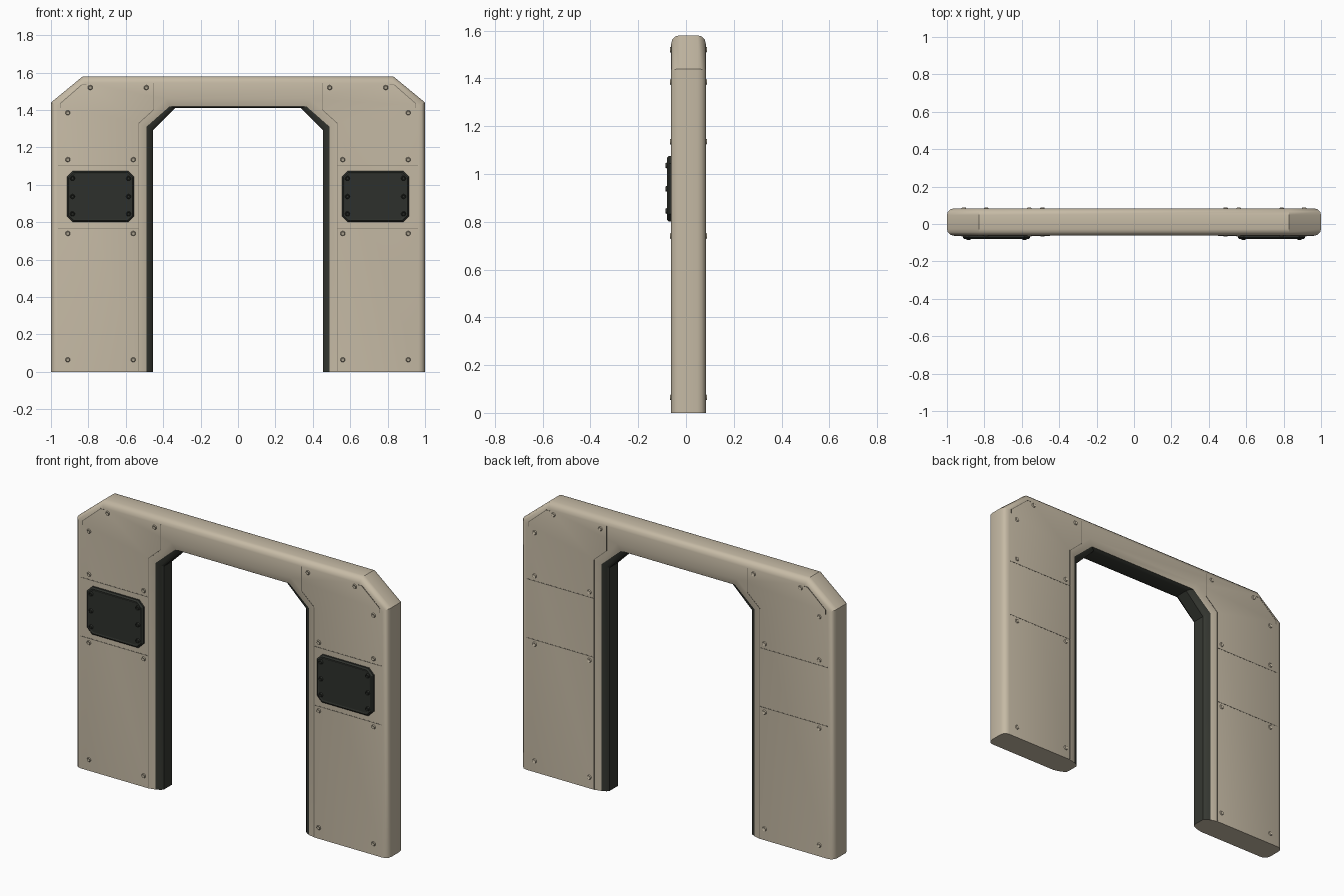
import bpy, bmesh, math
from mathutils import Matrix, Vector

if "Cube" in bpy.data.objects:
    bpy.data.objects.remove(bpy.data.objects["Cube"])

YF, YB = -0.062, 0.083          # front and back face of the wall


def material(name, rgb):
    m = bpy.data.materials.new(name)
    m.diffuse_color = (*rgb, 1)
    m.use_nodes = True
    m.node_tree.nodes["Principled BSDF"].inputs["Base Color"].default_value = m.diffuse_color
    return m


BEIGE = material("beige_paint", (0.56, 0.49, 0.375))
BOLT = material("bolt_beige", (0.40, 0.355, 0.27))
SEAM = material("seam_shadow", (0.22, 0.195, 0.15))
DARK = material("dark_lining", (0.036, 0.039, 0.031))
PANEL = material("dark_panel", (0.027, 0.030, 0.025))


def finish(bm, name, mats, angle=35):
    bmesh.ops.recalc_face_normals(bm, faces=bm.faces)
    me = bpy.data.meshes.new(name)
    bm.to_mesh(me)
    bm.free()
    ob = bpy.data.objects.new(name, me)
    bpy.context.collection.objects.link(ob)
    for m in mats:
        me.materials.append(m)
    bpy.ops.object.select_all(action='DESELECT')
    ob.select_set(True)
    bpy.context.view_layer.objects.active = ob
    bpy.ops.object.shade_smooth_by_angle(angle=math.radians(angle))
    return ob


def stations(pts):
    """Right-hand polyline mirrored into a full arch."""
    return [(-x, z) for x, z in pts] + [(x, z) for x, z in reversed(pts)]


def outer(d):
    return stations([(1 - d, 0), (1 - d, 1.44 - 0.47 * d), (0.83 - 0.36 * d, 1.58 - d)])


trim = stations([(0.53, 0), (0.53, 1.33), (0.385, 1.46)])
lip = stations([(0.49, 0), (0.49, 1.31), (0.365, 1.42)])
jamb = stations([(0.465, 0), (0.465, 1.296), (0.342, 1.413)])
hole = stations([(0.455, 0), (0.455, 1.29), (0.335, 1.41)])

# Arch wall: closed cross-section lofted through six stations
R = 0.035
arc = [(R * (1 - math.sin(a)), R * (1 - math.cos(a)))
       for a in (0, math.pi / 6, math.pi / 3, math.pi / 2)]
section = [(outer(d), YB - e) for d, e in reversed(arc)]
section += [(trim, YB), (lip, YB - 0.010), (jamb, YB - 0.022), (hole, YB - 0.035)]
section += [(hole, YF + 0.035), (jamb, YF + 0.022), (lip, YF + 0.010), (trim, YF)]
section += [(outer(d), YF + e) for d, e in arc]
bm = bmesh.new()
loops = [[bm.verts.new((x, y, z)) for x, z in pts] for pts, y in section]
for i, a in enumerate(loops):
    b = loops[(i + 1) % len(loops)]
    for k in range(5):
        f = bm.faces.new((a[k], a[k + 1], b[k + 1], b[k]))
        f.material_index = 1 if 5 <= i <= 9 else 0     # lining between the two lips
for end in (0, 5):
    bm.faces.new([l[end] for l in loops])
finish(bm, "arch_wall", [BEIGE, DARK])

# Seams: thin strips along panel joints on both faces
seam_paths = [
    [(0.53, 1.105), (0.962, 1.105)],
    [(0.53, 0.765), (0.962, 0.765)],
    [(0.53, 0.005), (0.53, 1.33), (0.45, 1.402)],
    [(0.45, 1.402), (0.45, 1.545)],
    [(0.81, 1.535), (0.835, 1.535), (0.95, 1.435), (0.95, 1.41)],
]
bm = bmesh.new()
for y in (YF, YB):
    for s in (-1, 1):
        for path in seam_paths:
            for (x0, z0), (x1, z1) in zip(path, path[1:]):
                p, q = Vector((s * x0, y, z0)), Vector((s * x1, y, z1))
                v = q - p
                mat = (Matrix.Translation((p + q) / 2)
                       @ Matrix.Rotation(-math.atan2(v.z, v.x), 4, 'Y')
                       @ Matrix.Diagonal((v.length, 0.002, 0.004, 1)))
                bmesh.ops.create_cube(bm, size=1, matrix=mat)
finish(bm, "panel_seams", [SEAM])


def bolts(name, points, y, out, radius, height, mat):
    """Tapered round heads with a small recessed centre."""
    bm = bmesh.new()
    for x, z in points:
        for s in (-1, 1):
            # cone axis +Z is turned towards the outward direction
            rot = Matrix.Rotation(math.radians(90 if out < 0 else -90), 4, 'X')
            m = Matrix.Translation((s * x, y + out * height / 2, z)) @ rot
            geo = bmesh.ops.create_cone(bm, cap_ends=True, segments=12, radius1=radius,
                                        radius2=radius * 0.75, depth=height, matrix=m)
            top = [f for f in {f for v in geo["verts"] for f in v.link_faces}
                   if len(f.verts) == 12 and (f.calc_center_median().y - y) * out > height * 0.5]
            bmesh.ops.inset_region(bm, faces=top, thickness=radius * 0.3, depth=-height * 0.4)
    finish(bm, name, [mat])


# Wall bolts
wall_pts = [(0.91, 1.385), (0.79, 1.52), (0.49, 1.52)]
wall_pts += [(x, z) for x in (0.91, 0.56) for z in (1.135, 0.74, 0.065)]
bolts("front_bolts", wall_pts, YF, -1, 0.013, 0.006, BOLT)
bolts("back_bolts", wall_pts, YB, 1, 0.013, 0.005, BEIGE)

# Dark access panels on the front, with chamfered corners and a stepped rim


def panel_ring(bm, cx, d, y):
    w, h, c = 0.18 - d, 0.1375 - d, 0.032 - 0.4 * d
    pts = [(w, h - c), (w - c, h), (c - w, h), (-w, h - c),
           (-w, c - h), (c - w, -h), (w - c, -h), (w, c - h)]
    return [bm.verts.new((cx + x, y, 0.9375 + z)) for x, z in pts]


for side, s in (("left", -1), ("right", 1)):
    bm = bmesh.new()
    rings = [panel_ring(bm, s * 0.735, d, y) for d, y in
             ((0, YF + 0.004), (0, YF - 0.010), (0.008, YF - 0.018),
              (0.014, YF - 0.018), (0.018, YF - 0.016))]
    for a, b in zip(rings, rings[1:]):
        for k in range(8):
            j = (k + 1) % 8
            bm.faces.new((a[k], a[j], b[j], b[k]))
    bm.faces.new(rings[0])
    bm.faces.new(rings[-1])
    finish(bm, side + "_access_panel", [PANEL], 20)

# Panel bolts
bolts("panel_bolts", [(x, z) for x in (0.585, 0.885) for z in (1.035, 0.9375, 0.845)],
      YF - 0.016, -1, 0.013, 0.008, PANEL)
